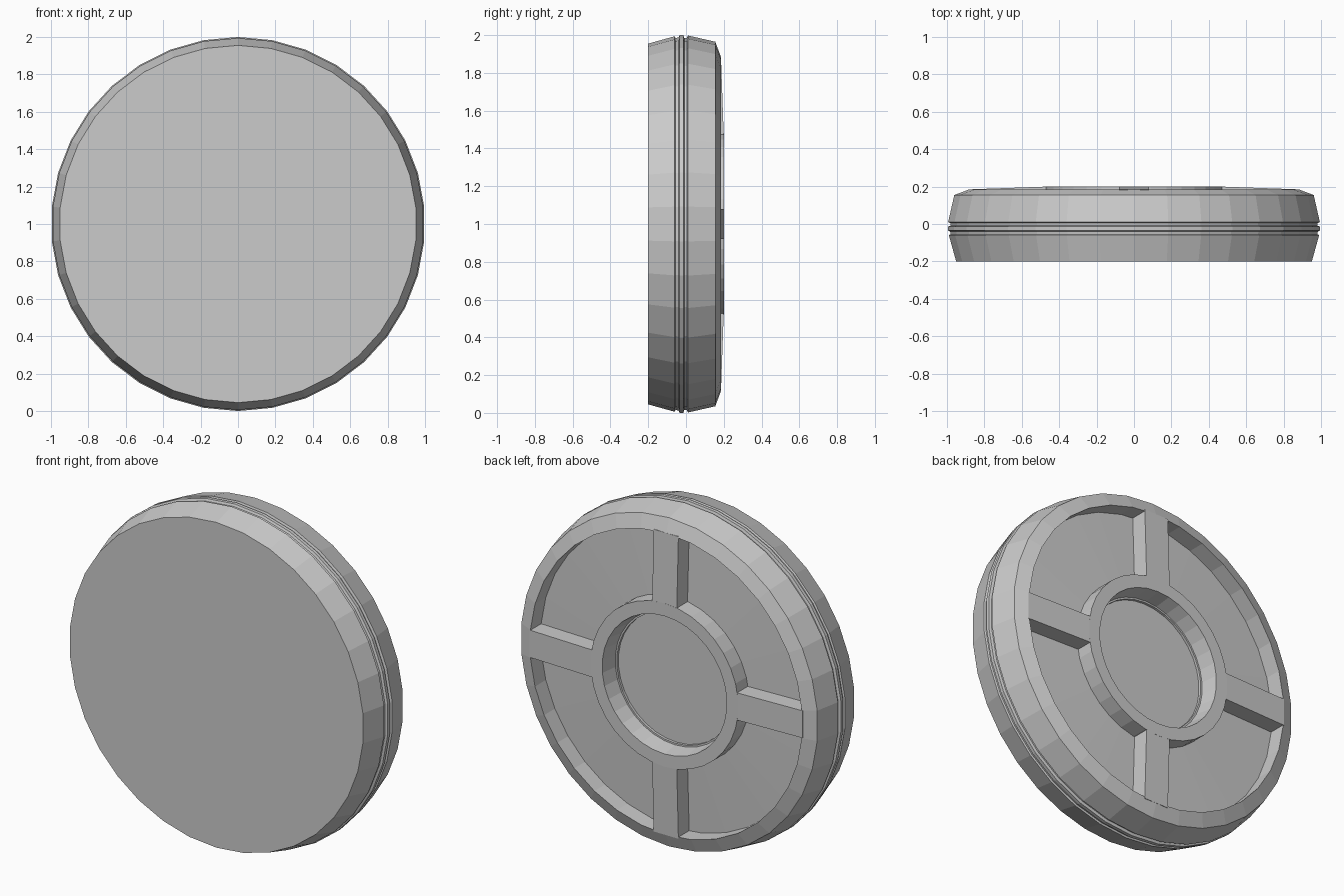
import bpy, bmesh, math

if "Cube" in bpy.data.objects:
    bpy.data.objects.remove(bpy.data.objects["Cube"])

SIDES = 34
CENTRE = 1.0


def make_object(name, verts, faces):
    mesh = bpy.data.meshes.new(name)
    mesh.from_pydata(verts, [], faces)
    bm = bmesh.new()
    bm.from_mesh(mesh)
    bmesh.ops.recalc_face_normals(bm, faces=bm.faces)
    bm.to_mesh(mesh)
    bm.free()
    obj = bpy.data.objects.new(name, mesh)
    bpy.context.collection.objects.link(obj)
    return obj


def lathe(name, profile):
    """Spin (y, radius) points round the y axis and cap both ends."""
    verts, faces = [], []
    for y, r in profile:
        for i in range(SIDES):
            a = 2 * math.pi * i / SIDES
            verts.append((r * math.sin(a), y, CENTRE + r * math.cos(a)))
    for j in range(len(profile) - 1):
        for i in range(SIDES):
            k = (i + 1) % SIDES
            faces.append((j * SIDES + i, j * SIDES + k,
                          (j + 1) * SIDES + k, (j + 1) * SIDES + i))
    faces.append(tuple(range(SIDES)))
    faces.append(tuple(range((len(profile) - 1) * SIDES, len(profile) * SIDES)))
    return make_object(name, verts, faces)


def spoke(name, angle, r0=0.465, r1=0.887, half=0.08):
    """Radial bar whose back face slopes from the hub down to the rim."""
    verts = []
    for r, top in ((r0, 0.2), (r1, 0.185)):
        for s, y in ((-half, 0.07), (half, 0.07), (half, top), (-half, top)):
            verts.append((r * math.sin(angle) + s * math.cos(angle), y,
                          CENTRE + r * math.cos(angle) - s * math.sin(angle)))
    faces = [(0, 1, 2, 3), (4, 5, 6, 7)]
    faces += [(i, (i + 1) % 4, 4 + (i + 1) % 4, 4 + i) for i in range(4)]
    return make_object(name, verts, faces)


# Disc: front face, grooved edge, back rim, recess, raised hub and its well
lathe("disc_body", [
    (-0.2, 0.955), (-0.06, 0.994),
    (-0.055, 0.985), (-0.04, 0.987), (-0.034, 1.0), (-0.014, 1.0),
    (-0.009, 0.985), (0.005, 0.985), (0.01, 0.998),
    (0.155, 0.965), (0.185, 0.885),
    (0.085, 0.885), (0.1, 0.48),
    (0.2, 0.48), (0.2, 0.405),
    (0.1, 0.39), (0.1, 0.38), (0.085, 0.38)])

# Four spokes joining hub and rim
for n in range(4):
    spoke(f"spoke_{n + 1}", n * math.pi / 2)
